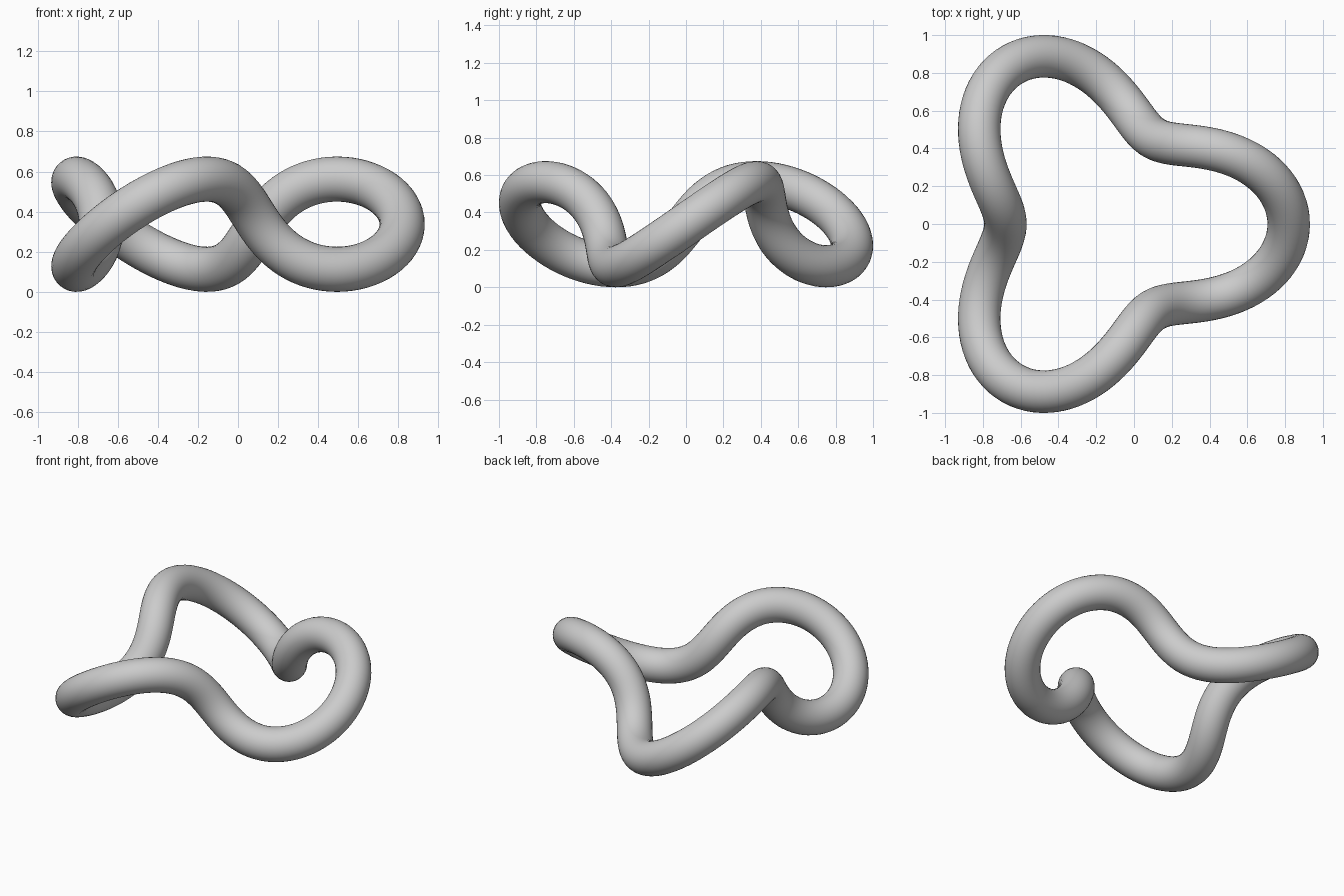
import bpy
from math import sin, cos, tau

cube = bpy.data.objects.get("Cube")
if cube:
    bpy.data.objects.remove(cube, do_unlink=True)

SCALE = 0.75        # mean radius of the loop
WAVE = 0.3          # ripple, relative to the mean radius
TUBE = 0.15         # tube thickness, relative to the mean radius
SHIFT_X = -0.156    # centres the three-lobed outline
STEPS = 192

# Plain grey surface
grey = bpy.data.materials.new("plain grey")
grey.use_nodes = True
colour = (0.6, 0.6, 0.6, 1)
grey.diffuse_color = colour
grey.node_tree.nodes["Principled BSDF"].inputs["Base Color"].default_value = colour

# Closed path with three ripples, both in and out and up and down
curve = bpy.data.curves.new("wavy_ring", "CURVE")
curve.dimensions = "3D"
curve.twist_mode = "MINIMUM"
curve.bevel_depth = SCALE * TUBE
curve.bevel_resolution = 14
path = curve.splines.new("POLY")
path.points.add(STEPS - 1)
path.use_cyclic_u = True
for i, point in enumerate(path.points):
    t = tau * i / STEPS
    r = SCALE * (1 + WAVE * cos(3 * t))
    z = SCALE * (WAVE + TUBE + WAVE * sin(3 * t))
    point.co = (SHIFT_X + r * cos(t), r * sin(t), z, 1)
curve.materials.append(grey)

# Sweep the round tube and turn it into a smooth mesh
ring = bpy.data.objects.new("wavy_ring", curve)
bpy.context.collection.objects.link(ring)
bpy.ops.object.select_all(action="DESELECT")
ring.select_set(True)
bpy.context.view_layer.objects.active = ring
bpy.ops.object.convert(target="MESH")
bpy.ops.object.shade_smooth()
